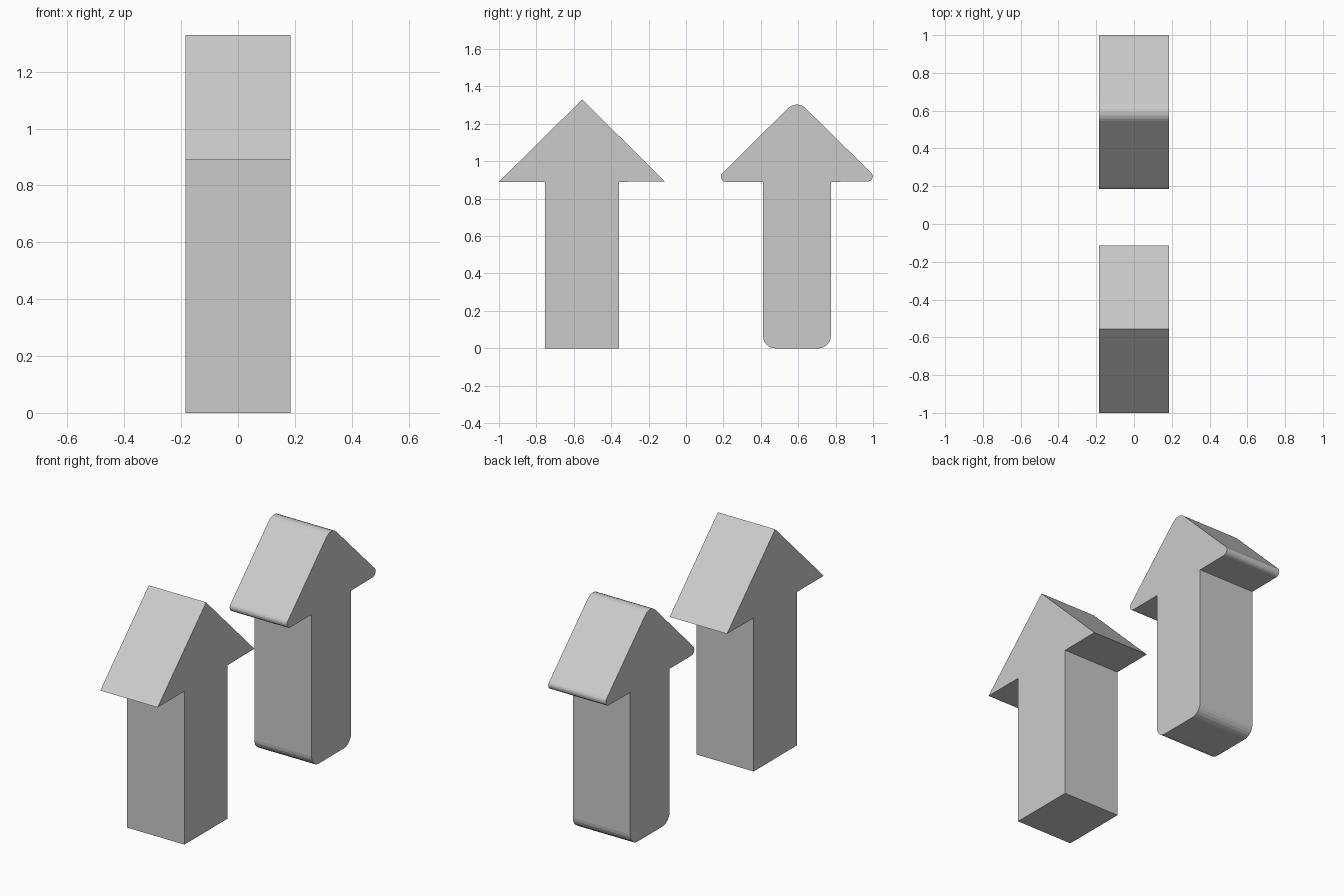
import bpy, bmesh, math
from mathutils import Vector

if "Cube" in bpy.data.objects:
    bpy.data.objects.remove(bpy.data.objects["Cube"])

HALF = 0.184   # half thickness along x
SEGS = 6       # facets per rounded corner


def rounded(points, offset):
    """Replace convex corners of a counter-clockwise profile by arcs."""
    out = []
    n = len(points)
    for i in range(n):
        p = Vector(points[i])
        a = (Vector(points[i - 1]) - p).normalized()
        b = (Vector(points[(i + 1) % n]) - p).normalized()
        convex = b.x * a.y - b.y * a.x > 0
        if not offset or not convex:
            out.append(p)
            continue
        half = a.angle(b) / 2
        r = offset * math.tan(half)
        centre = p + (a + b).normalized() * (offset / math.cos(half))
        start = p + a * offset - centre
        sweep = math.pi - 2 * half
        for k in range(SEGS + 1):
            t = sweep * k / SEGS
            c, s = math.cos(t), math.sin(t)
            out.append(centre + Vector((start.x * c - start.y * s,
                                        start.x * s + start.y * c)))
    return out


def arrow(name, stem_l, stem_r, wing_l, wing_r, tip, offset=0.0):
    """Extrude an upward arrow profile (y, z) along x."""
    zl, zr = 0.89, 0.892
    profile = rounded([(stem_l, 0), (stem_r, 0), (stem_r, zl), (wing_r, zr),
                       tip, (wing_l, zl), (stem_l, zl)], offset)
    bm = bmesh.new()
    face = bm.faces.new([bm.verts.new((-HALF, p.x, p.y)) for p in profile])
    ext = bmesh.ops.extrude_face_region(bm, geom=[face])
    verts = [g for g in ext["geom"] if isinstance(g, bmesh.types.BMVert)]
    bmesh.ops.translate(bm, verts=verts, vec=(2 * HALF, 0, 0))
    bmesh.ops.recalc_face_normals(bm, faces=bm.faces)
    mesh = bpy.data.meshes.new(name)
    bm.to_mesh(mesh)
    bm.free()
    bpy.context.collection.objects.link(bpy.data.objects.new(name, mesh))


# Sharp arrow at the front, rounded arrow at the back
arrow("sharp_arrow", -0.753, -0.358, -1.0, -0.113, (-0.555, 1.33))
arrow("rounded_arrow", 0.412, 0.774, 0.148, 1.037, (0.592, 1.33), 0.065)
